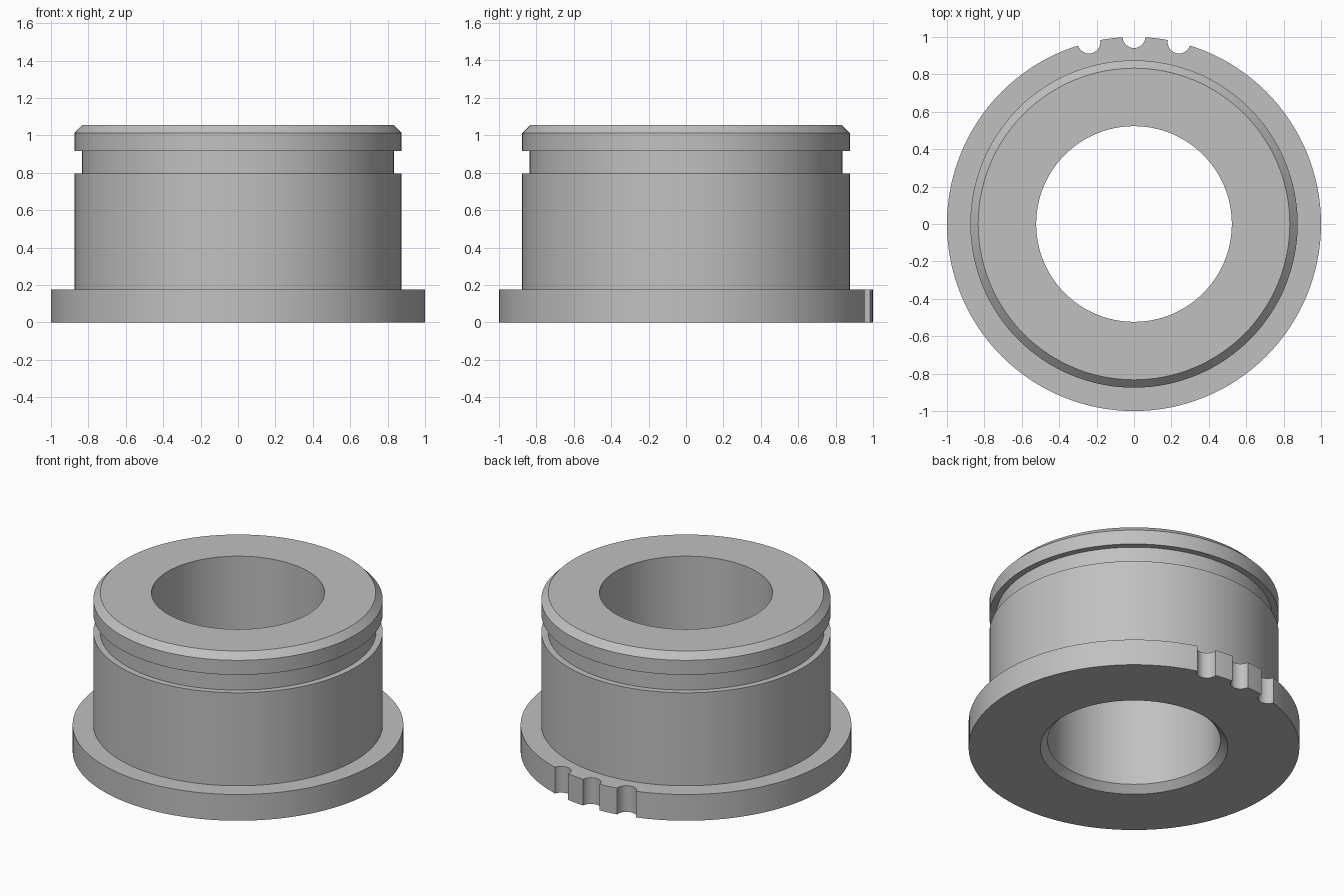
import bpy, bmesh, math
from mathutils import Vector, Matrix

default = bpy.data.objects.get("Cube")
if default:
    bpy.data.objects.remove(default, do_unlink=True)

SEGMENTS = 128

# Plain grey metal
grey = bpy.data.materials.new("grey metal")
grey.use_nodes = True
colour = (0.53, 0.53, 0.53, 1)
grey.diffuse_color = colour
grey.node_tree.nodes["Principled BSDF"].inputs["Base Color"].default_value = colour


def add_object(name, bm):
    bmesh.ops.recalc_face_normals(bm, faces=bm.faces)
    mesh = bpy.data.meshes.new(name)
    bm.to_mesh(mesh)
    bm.free()
    mesh.materials.append(grey)
    obj = bpy.data.objects.new(name, mesh)
    bpy.context.collection.objects.link(obj)
    return obj


def lathe(name, profile):
    """Revolve a closed (radius, height) profile around z."""
    bm = bmesh.new()
    verts = [bm.verts.new((r, 0, z)) for r, z in profile]
    edges = [bm.edges.new((a, b)) for a, b in zip(verts, verts[1:] + verts[:1])]
    bmesh.ops.spin(bm, geom=verts + edges, cent=(0, 0, 0), axis=(0, 0, 1),
                   angle=math.tau, steps=SEGMENTS)
    bmesh.ops.remove_doubles(bm, verts=bm.verts, dist=0.0001)
    return add_object(name, bm)


# Bushing: chamfered bore, flange, sleeve, ring groove and chamfered rim
bushing = lathe("flanged_bushing", [
    (0.567, 0), (1, 0), (1, 0.175), (0.875, 0.175), (0.875, 0.795),
    (0.835, 0.795), (0.835, 0.915), (0.875, 0.915), (0.875, 1.012),
    (0.833, 1.055), (0.523, 1.055), (0.523, 0.044)])

# Three round notches in the back of the flange
bm = bmesh.new()
for degrees in (-13.9, 0, 13.9):
    angle = math.radians(degrees)
    centre = Vector((math.sin(angle), math.cos(angle), 0)) * 1.002
    bmesh.ops.create_cone(bm, cap_ends=True, segments=32, radius1=0.061,
                          radius2=0.061, depth=0.6,
                          matrix=Matrix.Translation(centre))
cutter = add_object("notch_cutter", bm)
cutter.hide_render = True

notches = bushing.modifiers.new("notches", 'BOOLEAN')
notches.operation = 'DIFFERENCE'
notches.solver = 'EXACT'
notches.object = cutter

bpy.ops.object.select_all(action='DESELECT')
bushing.select_set(True)
bpy.context.view_layer.objects.active = bushing
bpy.ops.object.modifier_apply(modifier=notches.name)
bpy.data.objects.remove(cutter, do_unlink=True)

bpy.ops.object.shade_smooth_by_angle(angle=math.radians(25))
